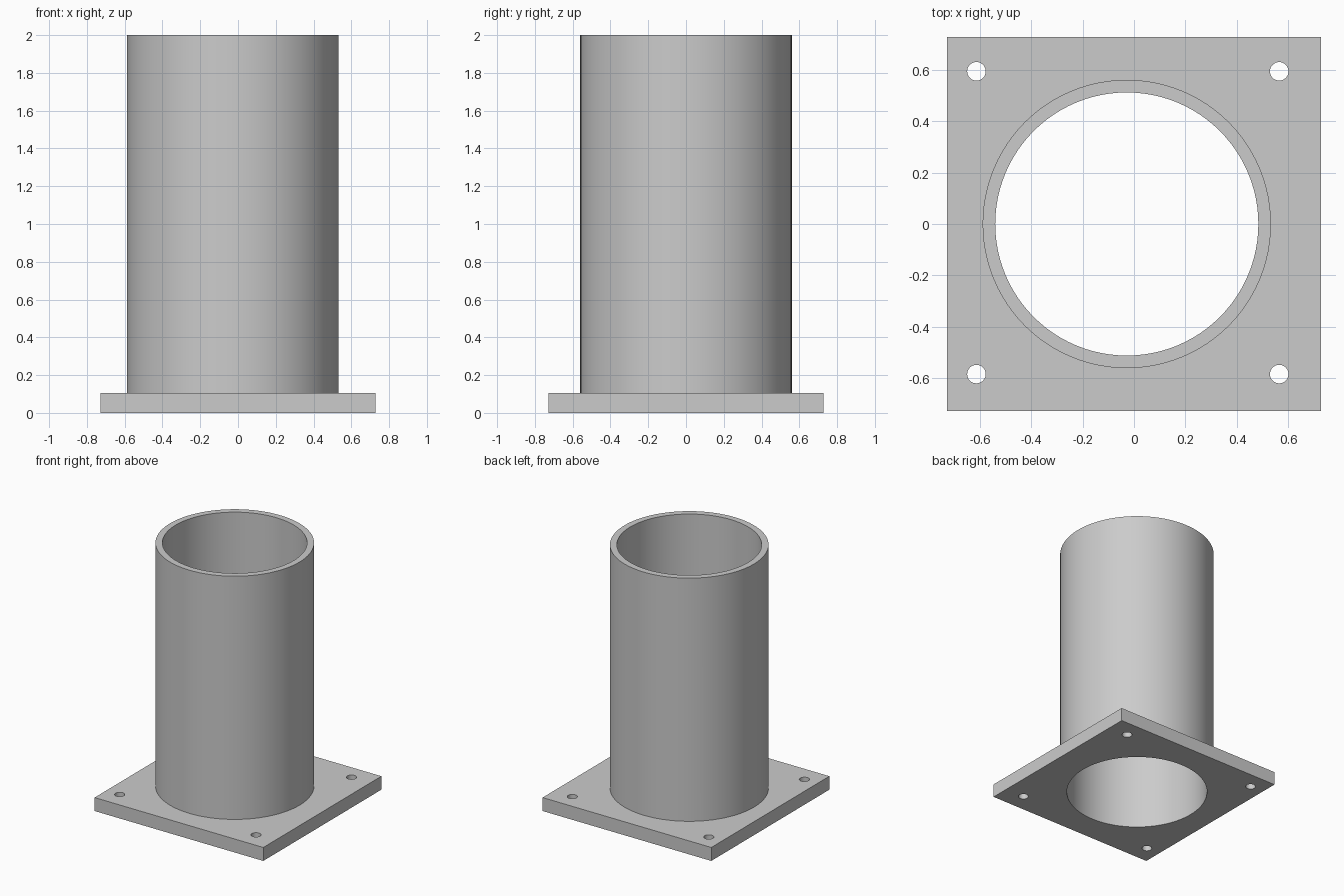
import bpy
import math

default = bpy.data.objects.get("Cube")
if default:
    bpy.data.objects.remove(default, do_unlink=True)

HALF = 0.727        # half width of the base plate
THICK = 0.105       # plate thickness
HEIGHT = 2.0
TUBE_X = -0.028     # the tube sits slightly off centre
OUTER, INNER = 0.56, 0.511
HOLE_R = 0.036
HOLE_STEP = 0.588   # half spacing of the bolt holes
HOLE_X, HOLE_Y = -0.024, 0.005

steel = bpy.data.materials.new("light grey")
steel.use_nodes = True
grey = (0.6, 0.6, 0.6, 1.0)
steel.diffuse_color = grey
steel.node_tree.nodes["Principled BSDF"].inputs["Base Color"].default_value = grey


def cylinder(name, radius, x, y, bottom, top, sides):
    bpy.ops.mesh.primitive_cylinder_add(
        vertices=sides, radius=radius, depth=top - bottom,
        location=(x, y, (bottom + top) / 2))
    obj = bpy.context.object
    obj.name = name
    obj.data.materials.append(steel)
    return obj


def combine(target, tool, operation):
    mod = target.modifiers.new(tool.name, 'BOOLEAN')
    mod.operation = operation
    mod.solver = 'EXACT'
    mod.object = tool
    bpy.ops.object.select_all(action='DESELECT')
    target.select_set(True)
    bpy.context.view_layer.objects.active = target
    bpy.ops.object.modifier_apply(modifier=mod.name)
    bpy.data.objects.remove(tool, do_unlink=True)


# Square base plate
bpy.ops.mesh.primitive_cube_add(size=1, location=(0, 0, THICK / 2))
body = bpy.context.object
body.name = "flanged_tube"
body.scale = (2 * HALF, 2 * HALF, THICK)
bpy.ops.object.transform_apply(location=True, rotation=False, scale=True)
body.data.materials.append(steel)

# Upright tube, bored right through the plate
combine(body, cylinder("tube_wall", OUTER, TUBE_X, 0, THICK / 2, HEIGHT, 96), 'UNION')
combine(body, cylinder("bore", INNER, TUBE_X, 0, -0.2, HEIGHT + 0.2, 96), 'DIFFERENCE')

# Bolt holes in the four corners
for sx in (-1, 1):
    for sy in (-1, 1):
        hole = cylinder("bolt_hole", HOLE_R, HOLE_X + sx * HOLE_STEP,
                        HOLE_Y + sy * HOLE_STEP, -0.1, THICK + 0.1, 32)
        combine(body, hole, 'DIFFERENCE')

# Smooth round walls with crisp rims
body.select_set(True)
bpy.context.view_layer.objects.active = body
bpy.ops.object.shade_smooth_by_angle(angle=math.radians(30))
